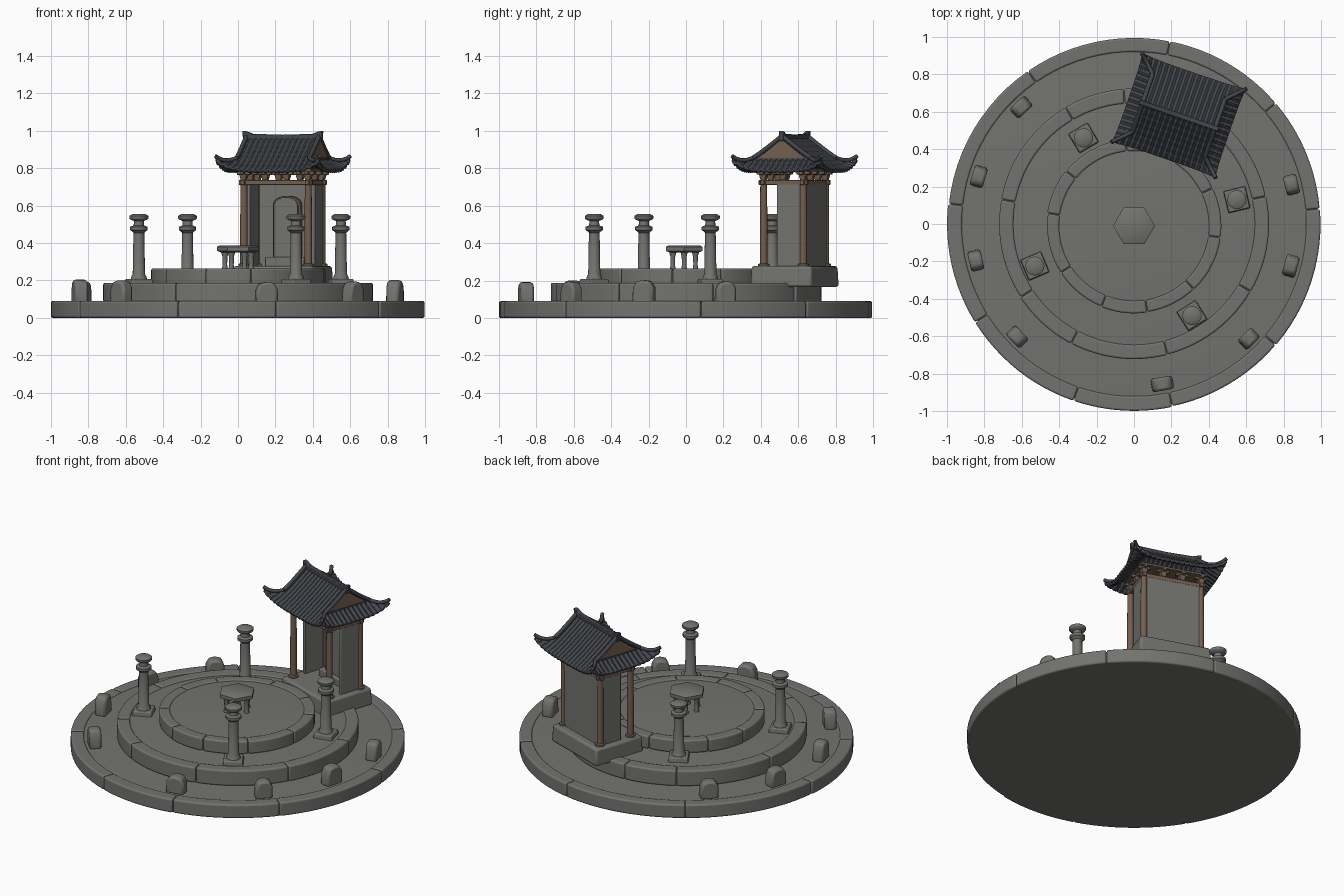
import bpy, bmesh, random
from math import sin, cos, pi, radians, atan2
from mathutils import Matrix, Vector

if "Cube" in bpy.data.objects:
    bpy.data.objects.remove(bpy.data.objects["Cube"])

random.seed(4)
I = Matrix.Identity(4)
# local frame of the pavilion: turned to face the table
P = Matrix.Translation((0.24, 0.58, 0)) @ Matrix.Rotation(radians(-19), 4, 'Z')


def mat(name, col):
    m = bpy.data.materials.new(name)
    m.diffuse_color = (*col, 1)
    m.use_nodes = True
    m.node_tree.nodes["Principled BSDF"].inputs["Base Color"].default_value = m.diffuse_color
    return m


STONE = mat("stone", (0.17, 0.17, 0.16))
TILE = mat("roof_tile", (0.055, 0.06, 0.07))
WOOD = mat("wood", (0.17, 0.115, 0.08))


def finish(bm, name, m, M=I, bevel=0, segs=2, smooth=True):
    bmesh.ops.recalc_face_normals(bm, faces=bm.faces[:])
    me = bpy.data.meshes.new(name)
    bm.to_mesh(me)
    bm.free()
    me.transform(M)
    me.materials.append(m)
    o = bpy.data.objects.new(name, me)
    bpy.context.collection.objects.link(o)
    if bevel:
        b = o.modifiers.new("bevel", 'BEVEL')
        b.width, b.segments, b.limit_method = bevel, segs, 'ANGLE'
        b.angle_limit = radians(35)
    if smooth:
        bpy.ops.object.select_all(action='DESELECT')
        o.select_set(True)
        bpy.context.view_layer.objects.active = o
        bpy.ops.object.shade_smooth_by_angle(angle=radians(40))
    return o


def box(name, c, s, m, M=I, bevel=0.004, taper=1.0):
    bm = bmesh.new()
    bmesh.ops.create_cube(bm, size=1)
    for v in bm.verts:
        k = taper if v.co.z > 0 else 1
        v.co = Vector((c[0] + v.co.x * s[0] * k, c[1] + v.co.y * s[1] * k, c[2] + v.co.z * s[2]))
    return finish(bm, name, m, M, bevel)


def lathe(name, prof, m, M=I, n=16, bevel=0, turn=0):
    """Closed solid of revolution from (radius, z) pairs."""
    bm = bmesh.new()
    rings = [[bm.verts.new((r * cos(turn + 2 * pi * i / n), r * sin(turn + 2 * pi * i / n), z))
              for i in range(n)] for r, z in prof]
    for a, b in zip(rings, rings[1:]):
        for i in range(n):
            bm.faces.new((a[i], a[(i + 1) % n], b[(i + 1) % n], b[i]))
    bm.faces.new(rings[0])
    bm.faces.new(rings[-1])
    return finish(bm, name, m, M, bevel)


def prism(name, pts, y0, y1, m, M=I, bevel=0.004):
    """Outline in x-z pushed along y."""
    bm = bmesh.new()
    f = bm.faces.new([bm.verts.new((x, y0, z)) for x, z in pts])
    ex = bmesh.ops.extrude_face_region(bm, geom=[f])
    bmesh.ops.translate(bm, vec=(0, y1 - y0, 0),
                        verts=[e for e in ex['geom'] if isinstance(e, bmesh.types.BMVert)])
    return finish(bm, name, m, M, bevel)


def tube(name, pts, r, m, M=I):
    cu = bpy.data.curves.new(name, 'CURVE')
    cu.dimensions, cu.bevel_depth, cu.bevel_resolution, cu.use_fill_caps = '3D', r, 2, True
    s = cu.splines.new('POLY')
    s.points.add(len(pts) - 1)
    for p, q in zip(s.points, pts):
        p.co = (*q, 1)
    cu.materials.append(m)
    o = bpy.data.objects.new(name, cu)
    o.matrix_world = M
    bpy.context.collection.objects.link(o)


def rim(name, r0, r1, z0, z1, count, off, cy):
    """Ring of bevelled kerb stones with uneven lengths and fine joints."""
    cuts = [off + (i + random.uniform(-.22, .22)) * 2 * pi / count for i in range(count)]
    cuts.append(cuts[0] + 2 * pi)
    bm = bmesh.new()
    for a, b in zip(cuts, cuts[1:]):
        g, n, dr = 0.002 / r1, 12, random.uniform(-.006, 0)
        secs = []
        for i in range(n + 1):
            t = a + g + (b - a - 2 * g) * i / n
            secs.append([bm.verts.new((r * cos(t), r * sin(t) + cy, z)) for r, z in
                         ((r0, z0), (r1 + dr, z0), (r1 + dr, z1), (r0, z1))])
        for p, q in zip(secs, secs[1:]):
            for k in range(4):
                bm.faces.new((p[k], p[(k + 1) % 4], q[(k + 1) % 4], q[k]))
        bm.faces.new(secs[0])
        bm.faces.new(secs[-1])
    finish(bm, name, STONE, I, 0.01, 3)


# round terraces: solid floor plus kerb ring
for nm, r, ri, z0, z1, n, cy in (("lower", 1.0, .92, 0, .09, 9, 0), ("middle", .725, .645, .085, .187, 9, 0),
                                 ("upper", .47, .40, .18, .265, 10, -.01)):
    lathe(nm + "_terrace_floor", [(r - .015, z0), (r - .015, z1 - .012), (ri, z1 - .006)], STONE,
          Matrix.Translation((0, cy, 0)), 72)
    rim(nm + "_terrace_kerb", ri, r, z0, z1, n, r * 5, cy)

# boulders standing on the lower terrace
for a in (134, 163, 193, 224, 280, 315, 345, 14):
    M = Matrix.Rotation(radians(a), 4, 'Z') @ Matrix.Translation((.868, 0, 0)) @ Matrix.Rotation(pi / 2, 4, 'Z')
    w, h = random.uniform(.052, .06), random.uniform(.19, .21)
    prism("boulder", [(-w, .075), (w, .075), (w, h - .04), (w * .65, h - .005), (0, h), (-w * .65, h - .008),
                      (-w * .95, h - .045)], -.036, .036, STONE, M, .014)

# lantern pillars
for x, y in ((-.27, .46), (.55, .13), (-.53, -.225), (.31, -.49)):
    M = Matrix.Translation((x, y, 0)) @ Matrix.Rotation(atan2(y, x), 4, 'Z')
    box("pillar_base", (0, 0, .192), (.122, .122, .034), STONE, M, .006, .93)
    lathe("pillar", [(.045, .2), (.04, .222), (.033, .235), (.029, .455), (.036, .462), (.047, .47), (.047, .487),
                     (.028, .494), (.026, .518), (.046, .526), (.051, .532), (.051, .545), (.035, .555)], STONE, M, 16)

# hexagonal table
T = Matrix.Translation((0, -.01, 0))
lathe("table_top", [(.09, .35), (.112, .358), (.112, .38), (.1, .386)], STONE, T, 6)
for i in range(6):
    a = pi * i / 3
    lathe("table_leg", [(.017, .255), (.012, .285), (.014, .33), (.021, .353)], STONE,
          T @ Matrix.Translation((.07 * cos(a), .07 * sin(a), 0)), 10)

# pavilion plinth, walls and memorial stone
box("plinth", (0, 0, .222), (.46, .35, .112), STONE, P, .014, .97)
A, B = .182, .112
box("back_wall", (0, B, .5), (2 * A, .022, .46), STONE, P)
for s in (-1, 1):
    box("side_wall", (s * A, .04, .5), (.022, .15, .46), STONE, P)
box("memorial_stone_foot", (0, .055, .3), (.22, .07, .05), STONE, P, .006)
arch = [(-.068, .31), (.068, .31)] + [(.068 * cos(pi * i / 10), .6 + .045 * sin(pi * i / 10)) for i in range(11)]
prism("memorial_stone", arch, .04, .08, STONE, P, .005)
prism("memorial_stone_frame", [(x * 1.12, z + (.008 if z > .4 else 0)) for x, z in arch], .055, .095, WOOD, P, .003)

# wooden frame
for sx in (-1, 1):
    for sy in (-1, 1):
        lathe("column", [(.03, .27), (.03, .288), (.02, .292), (.02, .5), (.018, .745)], WOOD,
              P @ Matrix.Translation((sx * A, sy * B, 0)), 14)
for s in (-1, 1):
    box("long_beam", (0, s * B, .724), (2 * A + .05, .024, .026), WOOD, P, .003)
    box("side_beam", (s * A, 0, .724), (.024, 2 * B + .05, .026), WOOD, P, .003)
spots = [(x * A, s * B) for x in (-1, -.33, .33, 1) for s in (-1, 1)] + [(s * A, 0) for s in (-1, 1)]
for x, y in spots:
    Q = P @ Matrix.Translation((x, y, 0))
    box("bracket_block", (0, 0, .752), (.028, .028, .032), WOOD, Q, .003, 1.5)
    box("bracket_arm_long", (0, 0, .774), (.075, .02, .018), WOOD, Q, .003)
    box("bracket_arm_cross", (0, 0, .776), (.02, .075, .018), WOOD, Q, .003)
box("ceiling", (0, 0, .789), (.42, .29, .014), WOOD, P, .002)

# curved hip-and-gable tile roof
W, D, G = .285, .243, .205


def slope(t):
    return .795 + .17 * (1 - min(t, 1)) ** 1.12


def roof_z(u, v):
    u, v = abs(u), abs(v)
    main, skirt = slope(v / D), slope((D - (W - u)) / D)
    z = main if u <= G else min(main, skirt)
    return z + .062 * (u / W) ** 4 * (v / D) ** 4


def ribbed(u, v):
    on_skirt = abs(u) > G and (W - abs(u)) < (D - abs(v))
    q = v if on_skirt else u
    run = (W - abs(u)) if on_skirt else (D - abs(v))
    return roof_z(u, v) + .0055 * cos(2 * pi * q / .03) + .004 * ((run / .035) % 1 - .5)


half = [G * i / 41 for i in range(42)] + [G + .001 + (W - G - .001) * i / 16 for i in range(17)]
us = [-u for u in half[:0:-1]] + half
vs = [D * (i / 48 - 1) for i in range(97)]
bm = bmesh.new()
grid = [[bm.verts.new((u * (1 + .03 * (v / D) ** 4), v * (1 + .04 * (u / W) ** 4), ribbed(u, v))) for v in vs] for u in us]
for a, b in zip(grid, grid[1:]):
    for j in range(len(vs) - 1):
        bm.faces.new((a[j], b[j], b[j + 1], a[j + 1]))
roof = finish(bm, "tile_roof", TILE, P)
so = roof.modifiers.new("thickness", 'SOLIDIFY')
so.thickness, so.offset = .016, -1

# ridges: main, gable edges, hips
prism("main_ridge", [(-.222, .945), (.222, .945), (.226, 1.0), (.205, .997), (.17, .984), (0, .979), (-.17, .984),
                     (-.205, .997), (-.226, 1.0)], -.013, .013, TILE, P, .004)
vg = D - (W - G)
for sx in (-1, 1):
    # wooden gable panel
    prism("gable_panel", [(-vg * .8, .855), (vg * .8, .855), (0, .955)], -.004, .004, WOOD,
          P @ Matrix.Translation((sx * (G + .004), 0, 0)) @ Matrix.Rotation(pi / 2, 4, 'Z'), 0)
    for sy in (-1, 1):
        tube("gable_ridge", [(sx * G, sy * vg * k / 8, roof_z(G, vg * k / 8) + .008) for k in range(9)], .0125, TILE, P)
        hip = []
        for k in range(11):
            e = (W - G) * k / 10
            u, v, f = G + e, vg + e, 1 + .035 * (k / 10) ** 4
            hip.append((sx * u * f, sy * v * f, roof_z(u, v) + .008))
        tube("hip_ridge", hip, .0115, TILE, P)
